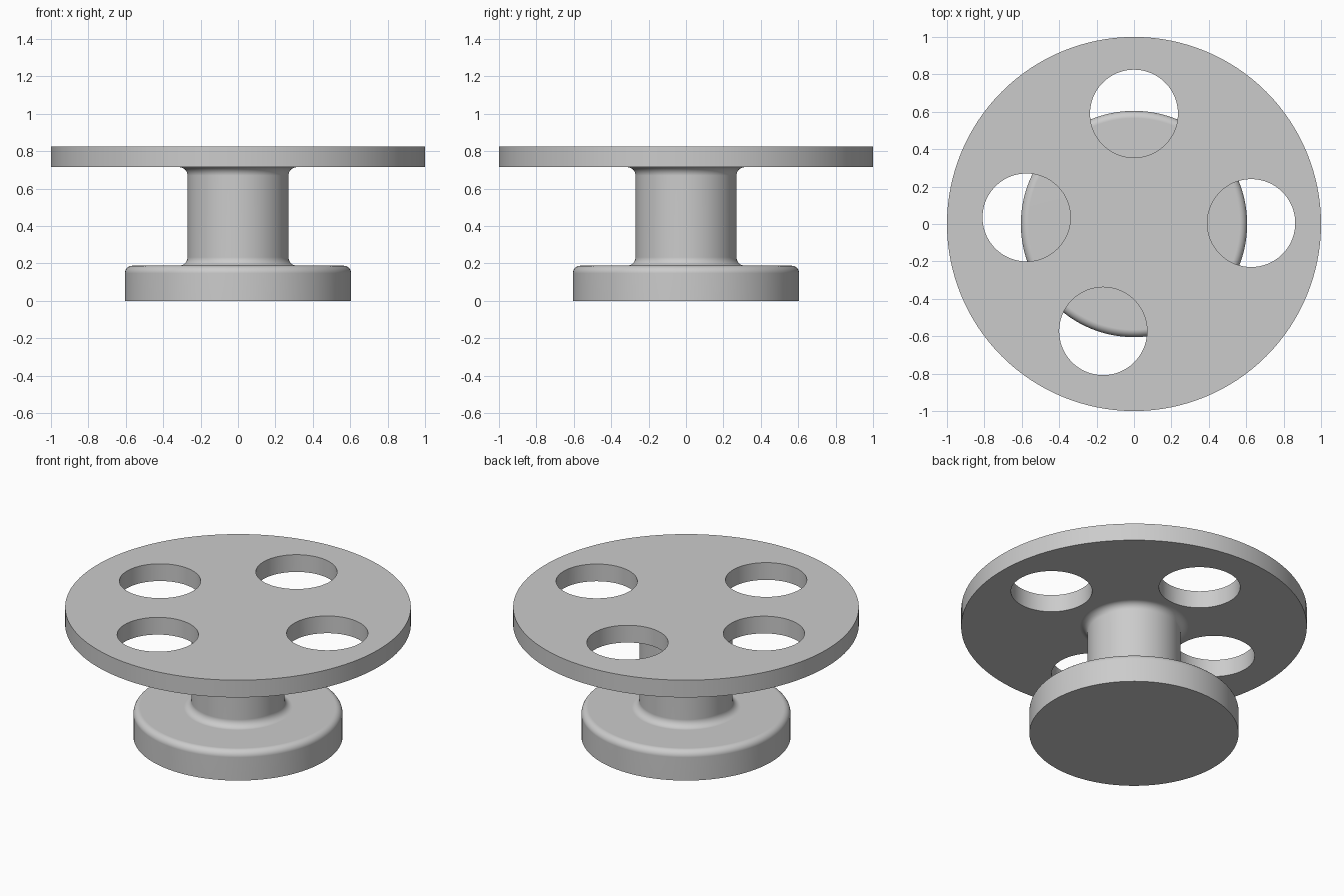
import bpy
import bmesh
from math import cos, sin, pi, radians
from mathutils import Vector, Matrix

cube = bpy.data.objects.get("Cube")
if cube:
    bpy.data.objects.remove(cube, do_unlink=True)

SEGMENTS = 128
DISC_R, DISC_BOTTOM, DISC_TOP = 1.0, 0.715, 0.825
STEM_R, FILLET = 0.27, 0.045
BASE_R, BASE_TOP, ROUND = 0.605, 0.188, 0.04
HOLE_R = 0.235
HOLES = [(0, 0.59), (-0.575, 0.035), (-0.165, -0.573), (0.627, 0.005)]

grey = bpy.data.materials.new("plain grey")
grey.use_nodes = True
grey.diffuse_color = (0.6, 0.6, 0.6, 1)
grey.node_tree.nodes["Principled BSDF"].inputs["Base Color"].default_value = (0.6, 0.6, 0.6, 1)


def arc(r, z, radius, start, end, steps=8):
    """Points of a profile arc centred on (r, z), angles in degrees."""
    angles = [radians(start + (end - start) * i / steps) for i in range(steps + 1)]
    return [(r + radius * cos(a), z + radius * sin(a)) for a in angles]


def add_object(name, bm):
    bmesh.ops.recalc_face_normals(bm, faces=bm.faces[:])
    mesh = bpy.data.meshes.new(name)
    bm.to_mesh(mesh)
    bm.free()
    mesh.materials.append(grey)
    obj = bpy.data.objects.new(name, mesh)
    bpy.context.collection.objects.link(obj)
    return obj


def lathe(name, profile):
    """Turn an open profile round z and close both ends with flat caps."""
    bm = bmesh.new()
    rings = []
    for r, z in profile:
        rings.append([bm.verts.new((r * cos(2 * pi * i / SEGMENTS),
                                    r * sin(2 * pi * i / SEGMENTS), z))
                      for i in range(SEGMENTS)])
    for low, high in zip(rings, rings[1:]):
        for i in range(SEGMENTS):
            j = (i + 1) % SEGMENTS
            bm.faces.new((low[i], low[j], high[j], high[i]))
    bm.faces.new(rings[0][::-1])
    bm.faces.new(rings[-1])
    return add_object(name, bm)


# Base, stem and top disc turned as one solid
profile = [(BASE_R, 0)]
profile += arc(BASE_R - ROUND, BASE_TOP - ROUND, ROUND, 0, 90)
profile += arc(STEM_R + FILLET, BASE_TOP + FILLET, FILLET, 270, 180)
profile += arc(STEM_R + FILLET, DISC_BOTTOM - FILLET, FILLET, 180, 90)
profile += [(DISC_R, DISC_BOTTOM), (DISC_R, DISC_TOP)]
body = lathe("flanged_spool", profile)

# Four round holes through the disc
bm = bmesh.new()
for x, y in HOLES:
    bmesh.ops.create_cone(bm, cap_ends=True, segments=96, radius1=HOLE_R, radius2=HOLE_R,
                          depth=0.3, matrix=Matrix.Translation(Vector((x, y, 0.77))))
cutter = add_object("hole_cutter", bm)
cutter.hide_render = True

bpy.ops.object.select_all(action='DESELECT')
body.select_set(True)
bpy.context.view_layer.objects.active = body
cut = body.modifiers.new("disc holes", 'BOOLEAN')
cut.operation = 'DIFFERENCE'
cut.solver = 'EXACT'
cut.object = cutter
bpy.ops.object.modifier_apply(modifier=cut.name)
bpy.data.objects.remove(cutter, do_unlink=True)

# Smooth curved walls, flat caps
bpy.ops.object.shade_smooth_by_angle(angle=radians(30))
weighted = body.modifiers.new("flat caps", 'WEIGHTED_NORMAL')
weighted.keep_sharp = True
